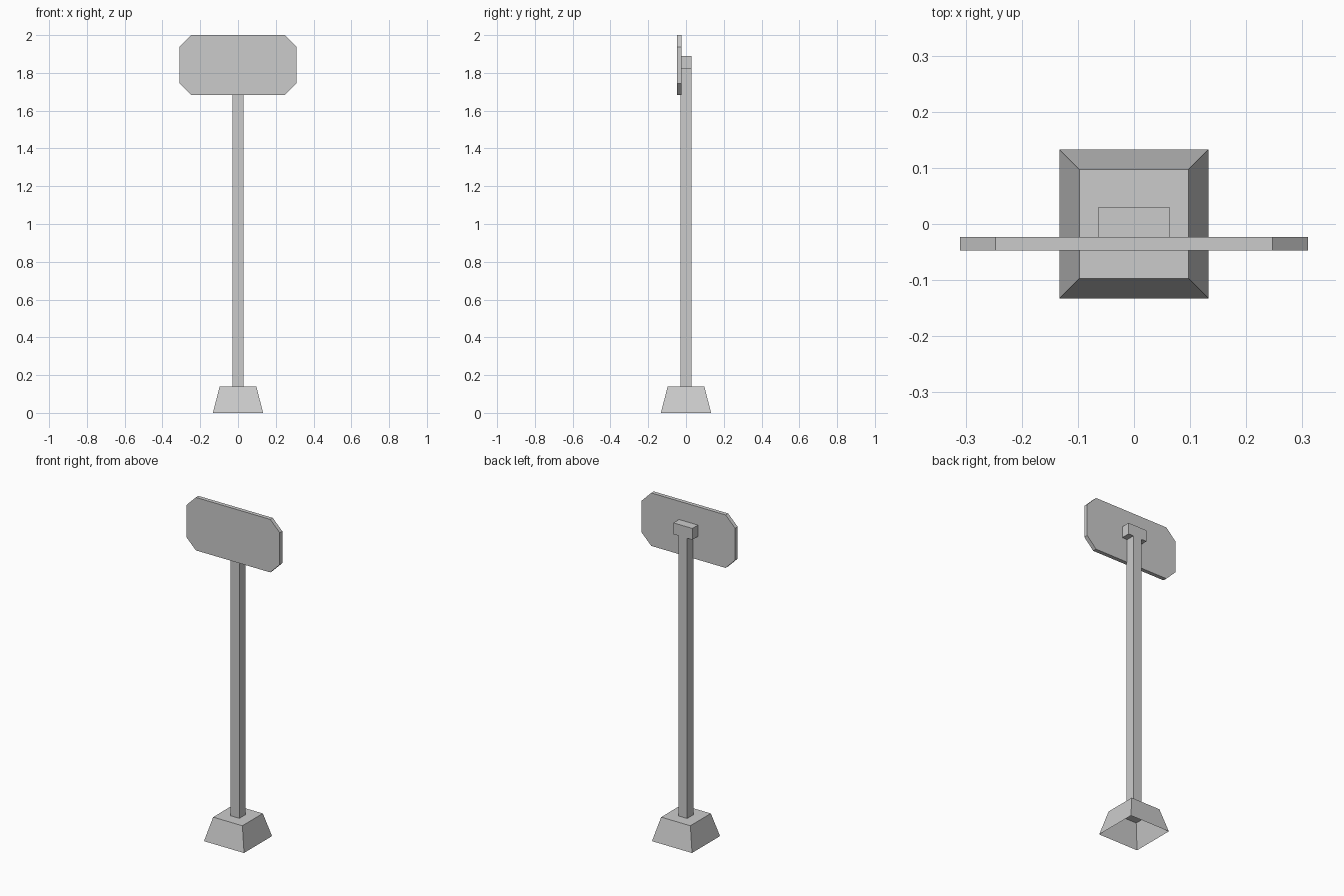
import bpy, bmesh

if "Cube" in bpy.data.objects:
    bpy.data.objects.remove(bpy.data.objects["Cube"])


def finish(name, bm):
    bmesh.ops.recalc_face_normals(bm, faces=bm.faces)
    mesh = bpy.data.meshes.new(name)
    bm.to_mesh(mesh)
    bm.free()
    obj = bpy.data.objects.new(name, mesh)
    bpy.context.collection.objects.link(obj)
    return obj


def extrude_profile(name, half, y0, y1):
    """Mirror a right-hand (x, z) half profile and extrude it along y."""
    outline = half + [(-x, z) for x, z in reversed(half)]
    bm = bmesh.new()
    face = bm.faces.new([bm.verts.new((x, y0, z)) for x, z in outline])
    geom = bmesh.ops.extrude_face_region(bm, geom=[face], use_keep_orig=True)["geom"]
    moved = [g for g in geom if isinstance(g, bmesh.types.BMVert)]
    bmesh.ops.translate(bm, vec=(0, y1 - y0, 0), verts=moved)
    return finish(name, bm)


# Sign board with clipped corners
extrude_profile("sign_board",
                [(0.247, 1.682), (0.31, 1.745), (0.31, 1.937), (0.247, 2.0)],
                -0.047, -0.023)

# T-shaped post: square pole with a wider mounting block on top
extrude_profile("post",
                [(0.029, 0.14), (0.029, 1.822), (0.063, 1.822), (0.063, 1.89)],
                -0.028, 0.03)

# Tapered foot, open underneath
bm = bmesh.new()
rings = []
for half, z in ((0.133, 0.0), (0.097, 0.14)):
    rings.append([bm.verts.new((sx * half, sy * half, z))
                  for sx, sy in ((-1, -1), (1, -1), (1, 1), (-1, 1))])
low, high = rings
for i in range(4):
    j = (i + 1) % 4
    bm.faces.new((low[i], low[j], high[j], high[i]))
bm.faces.new(high)
foot = finish("foot", bm)
# Open shell: make sure the normals point outward
if foot.data.polygons[4].normal.z < 0:
    foot.data.flip_normals()
